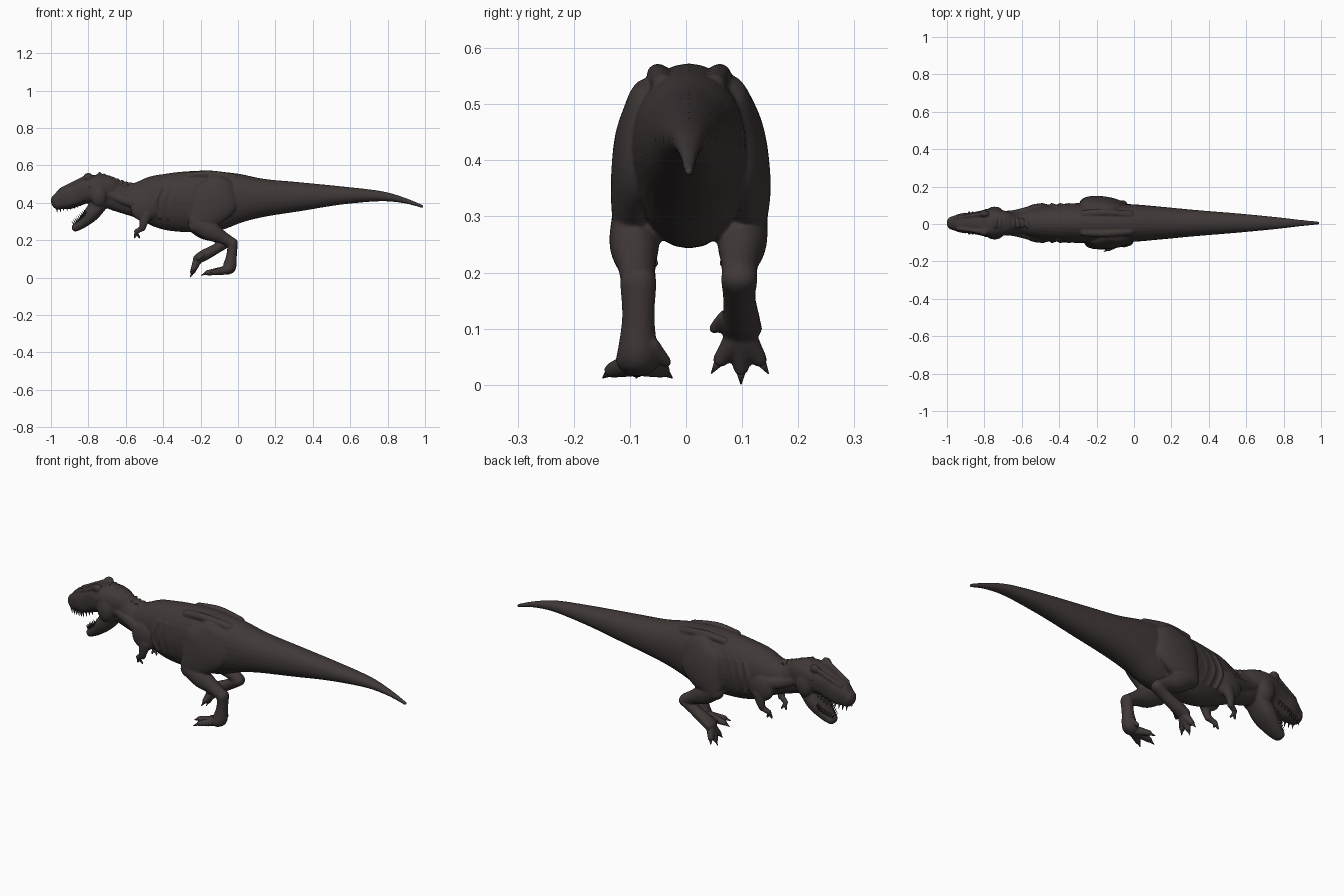
import bpy, bmesh, math
from mathutils import Vector, Matrix

hide = bpy.data.materials.new("dark_brown_hide")
hide.diffuse_color = (0.05, 0.04, 0.038, 1)
SEG = 28
MID = 0.005          # the animal sits slightly off the centre line


def catmull(a, b, c, d, t):
    return [0.5 * (2 * q + (r - p) * t + (2 * p - 5 * q + 4 * r - s) * t * t
                   + (3 * q - p - 3 * r + s) * t ** 3) for p, q, r, s in zip(a, b, c, d)]


def tube(bm, keys, power=2.0, steps=6):
    """Smooth closed tube through (x, y, z, side radius, in-plane radius)."""
    k = [keys[0]] + list(keys) + [keys[-1]]
    path = [catmull(*k[i:i + 4], s / steps) for i in range(len(keys) - 1) for s in range(steps)]
    path.append(list(keys[-1]))
    pos = [Vector(p[:3]) for p in path]
    rings = []
    last = len(path) - 1

    def ring(c, t, ra, rb):
        b = (Vector((0, 1, 0)) - t * t.y).normalized()
        n = t.cross(b)
        out = []
        for j in range(SEG):
            a = 2 * math.pi * j / SEG
            u, v = math.cos(a), math.sin(a)
            u = math.copysign(abs(u) ** (2 / power), u)
            v = math.copysign(abs(v) ** (2 / power), v)
            out.append(bm.verts.new(c + b * u * ra + n * v * rb))
        rings.append(out)

    for i, p in enumerate(path):
        t = (pos[min(i + 1, last)] - pos[max(i - 1, 0)]).normalized()
        ra, rb = max(p[3], .002), max(p[4], .002)
        r = min(ra, rb)
        if i == 0:                       # rounded start
            for d in (80, 55, 28):
                w = math.radians(d)
                ring(pos[i] - t * r * math.sin(w), t, ra * math.cos(w), rb * math.cos(w))
        ring(pos[i], t, ra, rb)
        if i == last:                    # rounded end
            for d in (28, 55, 80):
                w = math.radians(d)
                ring(pos[i] + t * r * math.sin(w), t, ra * math.cos(w), rb * math.cos(w))
    for r0, r1 in zip(rings, rings[1:]):
        for j in range(SEG):
            bm.faces.new((r0[j], r0[(j + 1) % SEG], r1[(j + 1) % SEG], r1[j]))
    bm.faces.new(rings[0])
    bm.faces.new(rings[-1])


def outline(rows):
    """(x, top, bottom, half width) rows to tube keys."""
    return [(x, MID, (a + b) / 2, w, (a - b) / 2) for x, a, b, w in rows]


def ball(bm, c, size):
    m = Matrix.Translation(c) @ Matrix.Diagonal((*size, 1))
    bmesh.ops.create_uvsphere(bm, u_segments=16, v_segments=10, radius=1, matrix=m)


def spike(bm, base, tip, r):
    base, tip = Vector(base), Vector(tip)
    d = tip - base
    m = Matrix.Translation((base + tip) / 2) @ d.to_track_quat('Z', 'Y').to_matrix().to_4x4()
    bmesh.ops.create_cone(bm, cap_ends=True, segments=8, radius1=r, radius2=r * .1,
                          depth=d.length, matrix=m)


def finish(bm, name):
    bmesh.ops.recalc_face_normals(bm, faces=bm.faces)
    for f in bm.faces:
        f.smooth = True
    me = bpy.data.meshes.new(name)
    bm.to_mesh(me)
    bm.free()
    me.materials.append(hide)
    ob = bpy.data.objects.new(name, me)
    bpy.context.collection.objects.link(ob)
    return ob


skin = bmesh.new()
# neck, torso and tail
tube(skin, outline([
    (-.74, .545, .40, .055), (-.66, .515, .36, .060), (-.60, .492, .34, .062),
    (-.54, .512, .315, .078), (-.46, .545, .28, .094), (-.36, .560, .25, .104),
    (-.24, .570, .243, .106), (-.12, .572, .25, .104), (0, .557, .29, .100),
    (.14, .528, .325, .088), (.33, .510, .355, .070), (.55, .488, .39, .052),
    (.76, .463, .408, .032), (.89, .427, .397, .017), (.985, .388, .372, .008)]), 2.1)
# skull
tube(skin, outline([
    (-.962, .450, .362, .038), (-.92, .488, .362, .052), (-.87, .510, .378, .056),
    (-.82, .535, .395, .066), (-.76, .550, .395, .078), (-.70, .545, .385, .068),
    (-.66, .52, .385, .055)]), 2.5)
# lower jaw, hanging open
tube(skin, [(-.73, MID, .41, .062, .045), (-.78, MID, .345, .064, .042),
            (-.83, MID, .295, .048, .030), (-.868, MID, .268, .033, .022)], 2.4)
# crest bumps down the neck
for i in range(9):
    x = -.74 + i * .024
    ball(skin, (x, MID, .553 - .0085 * i + (.004 * max(0, i - 6))), (.011, .03, .012))

for s in (-1, 1):
    def at(x, y, z, a, b):
        return (x, MID + s * y, z, a, b)
    # brow horn, snout ridge and cheek
    ball(skin, (-.80, MID + s * .05, .538), (.026, .018, .022))
    tube(skin, [at(-.94, .03, .475, .010, .010), at(-.88, .038, .503, .010, .012),
                at(-.82, .046, .532, .013, .012)])
    ball(skin, (-.745, MID + s * .06, .44), (.045, .028, .06))
    # neck cords and shoulder muscle
    tube(skin, [at(-.72, .05, .46, .014, .02), at(-.64, .056, .425, .014, .022),
                at(-.55, .075, .40, .018, .03)])
    ball(skin, (-.50, MID + s * .075, .37), (.075, .03, .07))
    # hip crest
    tube(skin, [at(-.27, .05, .545, .02, .018), at(-.15, .055, .552, .02, .02),
                at(-.02, .045, .535, .02, .02)])
    # flank folds
    for i in range(4):
        x = -.44 + .045 * i
        tube(skin, [at(x + .03, .088, .48, .009, .008), at(x, .098, .40, .010, .009),
                    at(x + .02, .085, .32, .009, .008)])
    # arm and two fingers
    tube(skin, [at(-.49, .085, .34, .022, .032), at(-.505, .085, .29, .018, .022),
                at(-.51, .08, .262, .015, .016)])
    tube(skin, [at(-.51, .08, .265, .014, .016), at(-.545, .07, .245, .011, .013)])
    for dx in (-.008, .018):
        tube(skin, [at(-.545, .068, .245, .009, .009),
                    at(-.545 + dx, .06, .214, .006, .006)])

# standing leg (-y): thigh, shank, foot bone
tube(skin, [(-.09, -.065, .50, .04, .08), (-.12, -.085, .43, .042, .125),
            (-.165, -.092, .36, .042, .105), (-.21, -.092, .30, .04, .068),
            (-.225, -.092, .275, .038, .045)])
tube(skin, [(-.215, -.092, .285, .042, .048), (-.15, -.092, .25, .044, .052),
            (-.08, -.088, .213, .034, .034), (-.035, -.085, .185, .031, .03)])
tube(skin, [(-.028, -.085, .185, .033, .027), (-.034, -.085, .12, .029, .028),
            (-.045, -.086, .06, .036, .036), (-.055, -.086, .045, .04, .03)])
# striding leg (+y)
tube(skin, [(-.12, .075, .50, .04, .08), (-.16, .098, .43, .044, .125),
            (-.20, .105, .36, .046, .105), (-.235, .105, .31, .042, .068),
            (-.25, .105, .285, .038, .045)])
tube(skin, [(-.24, .103, .295, .042, .048), (-.18, .10, .255, .044, .05),
            (-.11, .096, .22, .034, .034), (-.065, .095, .195, .031, .03)])
tube(skin, [(-.06, .095, .19, .033, .028), (-.115, .095, .155, .029, .027),
            (-.18, .098, .12, .033, .03), (-.215, .098, .10, .038, .026)])
# toes and claws
claws = bmesh.new()
for ball_at, toes in (
        ((-.06, -.086, .04), ((-.165, -.088, .026), (-.135, -.132, .026), (-.125, -.042, .026))),
        ((-.215, .098, .098), ((-.243, .098, .030), (-.238, .131, .045), (-.238, .062, .045)))):
    p = Vector(ball_at)
    for t in toes:
        t = Vector(t)
        m = p.lerp(t, .55)
        tube(skin, [(*p, .024, .024), (*m, .018, .019), (*t, .014, .014)])
        d = (t - p).normalized()
        tip = t + d * .032
        tip.z = max(tip.z, 0) if ball_at[1] > 0 else .012
        spike(claws, t, tip, .011)
# small inner toes
tube(skin, [(-.03, -.06, .07, .014, .014), (-.05, -.035, .04, .01, .01)])
tube(skin, [(-.19, .07, .12, .014, .014), (-.215, .05, .10, .01, .01)])

body = finish(skin, "body_skin")
fuse = body.modifiers.new("fuse", 'REMESH')
fuse.mode = 'VOXEL'
fuse.voxel_size = .005
fuse.use_smooth_shade = True
soft = body.modifiers.new("soften", 'SMOOTH')
soft.factor = .5
soft.iterations = 4
finish(claws, "toe_claws")

# teeth and eyes
upper, lower, eyes = bmesh.new(), bmesh.new(), bmesh.new()
for s in (-1, 1):
    for i in range(9):
        f = i / 8
        x, z = -.972 + .145 * f, .368 + .034 * f * f
        y = MID + s * (.022 + .034 * min(1, f * 1.6))
        spike(upper, (x, y, z + .01), (x + .006, y, z - .02 + .008 * f), .006)
        x, z = -.878 + .065 * f, .284 + .06 * f
        y = MID + s * (.015 + .034 * min(1, f * 1.4))
        spike(lower, (x + .004, y, z - .004), (x - .012, y, z + .019), .005)
    ball(eyes, (-.79, MID + s * .066, .488), (.012, .009, .012))
finish(upper, "upper_teeth")
finish(lower, "lower_teeth")
finish(eyes, "eyes")
